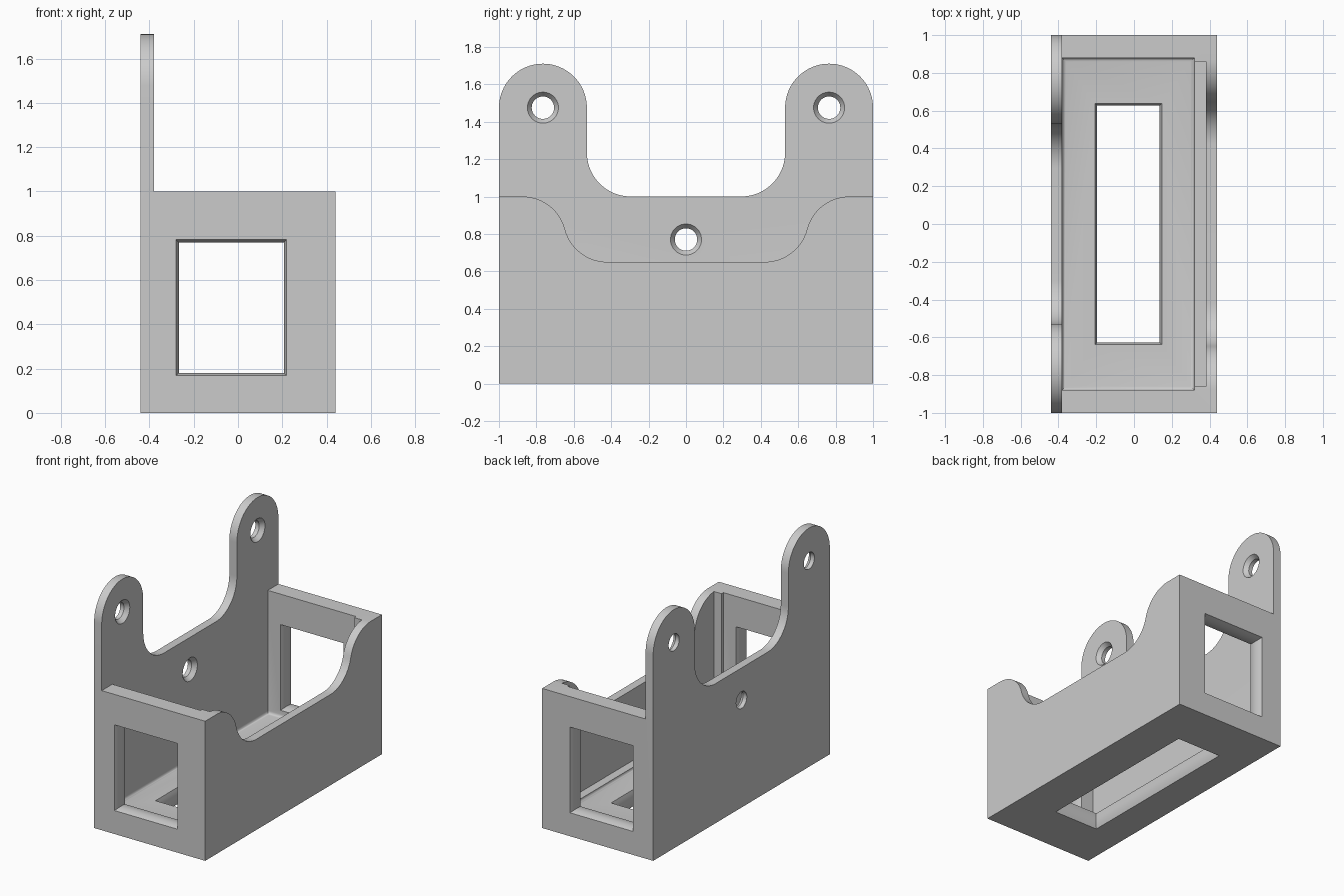
import bpy, bmesh
from math import pi, cos, sin, radians, sqrt
from mathutils import Matrix

if "Cube" in bpy.data.objects:
    bpy.data.objects.remove(bpy.data.objects["Cube"])

grey = bpy.data.materials.new("plain grey")
grey.use_nodes = True
grey.diffuse_color = (0.6, 0.6, 0.6, 1)
grey.node_tree.nodes["Principled BSDF"].inputs["Base Color"].default_value = (0.6, 0.6, 0.6, 1)


def finish(name, bm):
    bmesh.ops.recalc_face_normals(bm, faces=bm.faces)
    mesh = bpy.data.meshes.new(name)
    bm.to_mesh(mesh)
    bm.free()
    mesh.materials.append(grey)
    obj = bpy.data.objects.new(name, mesh)
    bpy.context.collection.objects.link(obj)
    return obj


def loft(name, rings):
    """Closed solid through rings of equal point count."""
    bm = bmesh.new()
    loops = [[bm.verts.new(p) for p in ring] for ring in rings]
    n = len(loops[0])
    for a, b in zip(loops, loops[1:]):
        for i in range(n):
            j = (i + 1) % n
            bm.faces.new((a[i], a[j], b[j], b[i]))
    bm.faces.new(loops[0])
    bm.faces.new(loops[-1])
    return finish(name, bm)


def box(name, x0, x1, y0, y1, z0, z1):
    return loft(name, [[(x0, y0, z), (x1, y0, z), (x1, y1, z), (x0, y1, z)] for z in (z0, z1)])


def side_plate(name, outline, x0, x1):
    return loft(name, [[(x, y, z) for y, z in outline] for x in (x0, x1)])


def arc(cy, cz, r, start, end, steps=20):
    angles = [radians(start + (end - start) * i / steps) for i in range(steps + 1)]
    return [(cy + r * cos(a), cz + r * sin(a)) for a in angles]


def mirrored(half):
    """Complete a right-hand outline with its reflection."""
    return half + [(-y, z) for y, z in reversed(half)]


def combine(target, tool, operation):
    mod = target.modifiers.new(operation, "BOOLEAN")
    mod.object, mod.operation, mod.solver = tool, operation, "EXACT"
    tool.hide_render = True
    bpy.context.view_layer.objects.active = target
    bpy.ops.object.modifier_apply(modifier=mod.name)
    bpy.data.objects.remove(tool)


def window(name, u, hu, v, hv, start, depth, place):
    """Rectangular opening with gently crowned jambs."""
    rings = []
    for t in (-0.1, 0, 0.15, 0.35, 0.5, 0.65, 0.85, 1, 1.1):
        flare = 0.012 * (2 * min(max(t, 0), 1) - 1) ** 2
        a, b = hu + flare, hv + flare
        rings.append([place(u + i * a, v + j * b, start + depth * t)
                      for i, j in ((-1, -1), (1, -1), (1, 1), (-1, 1))])
    return loft(name, rings)


W, T, WALL = 0.44, 0.06, 0.12
INNER = -W + T
R = 0.235

# Open tray with softened floor edges
tray = box("bracket_box", -W, W, -1, 1, 0, 1)
cavity = box("cavity", INNER, W - WALL, -1 + WALL, 1 - WALL, WALL, 1.2)
bm = bmesh.new()
bm.from_mesh(cavity.data)
low = [e for e in bm.edges if all(v.co.z < 0.2 for v in e.verts)]
bmesh.ops.bevel(bm, geom=low, offset=0.02, segments=4, profile=0.5, affect="EDGES")
bm.to_mesh(cavity.data)
bm.free()
combine(tray, cavity, "DIFFERENCE")

# Relief that thins the low side wall
combine(tray, box("relief", 0.2, W - T, -0.86, 0.86, WALL + 0.02, 1.2), "DIFFERENCE")

# S-curved dip in the low side wall
low_z, c1 = 0.65, 0.42
drop = 1 - low_z - 2 * R
c2 = c1 + sqrt(4 * R * R - drop * drop)
mid = math_angle = Matrix(((c2 - c1, 0), (1 - R - low_z - R, 0)))
tilt = -math_angle[1][0] / math_angle[0][0]
swing = -sin(0) - tilt * 180 / pi * (1 - tilt * tilt / 3)
dip = [(c2, 1.2)] + arc(c2, 1 - R, R, 90, 180 + swing) + arc(c1, low_z + R, R, swing, -90)[1:]
combine(tray, side_plate("dip", mirrored(dip), 0.33, 0.6), "DIFFERENCE")

# Two mounting ears rising from the tall side
half_ear = [(1, 0.9)] + arc(1 - R, 1.475, R, 0, 180, 40)
half_ear += arc(1 - 3 * R, 1 + R, R, 0, -90) + [(1 - 3 * R, 0.9)]
for name, s in (("back_ear", 1), ("front_ear", -1)):
    combine(tray, side_plate(name, [(s * y, z) for y, z in half_ear], -W, INNER), "UNION")

# Countersunk screw holes, wide on the inner side
for y, z in ((1 - R, 1.475), (R - 1, 1.475), (0, 0.77)):
    rings = []
    for x, r in ((-0.5, 0.06), (-0.41, 0.06), (INNER, 0.083), (-0.35, 0.083)):
        rings.append([(x, a, b) for a, b in arc(y, z, r, 0, 351, 39)])
    combine(tray, loft("screw_hole", rings), "DIFFERENCE")

# End windows and floor window
for start in (-1, 1 - WALL):
    combine(tray, window("end_window", -0.03, 0.237, 0.475, 0.295, start, WALL,
                         lambda u, v, d: (u, d, v)), "DIFFERENCE")
combine(tray, window("floor_window", -0.03, 0.165, 0, 0.627, 0, WALL,
                     lambda u, v, d: (u, v, d)), "DIFFERENCE")

# Tidy coplanar seams and shade curved edges smooth
bm = bmesh.new()
bm.from_mesh(tray.data)
bmesh.ops.remove_doubles(bm, verts=bm.verts, dist=0.0001)
bmesh.ops.dissolve_limit(bm, angle_limit=radians(0.3), verts=bm.verts, edges=bm.edges)
bm.to_mesh(tray.data)
bm.free()
bpy.ops.object.select_all(action="DESELECT")
tray.select_set(True)
bpy.context.view_layer.objects.active = tray
bpy.ops.object.shade_smooth_by_angle(angle=radians(30))
